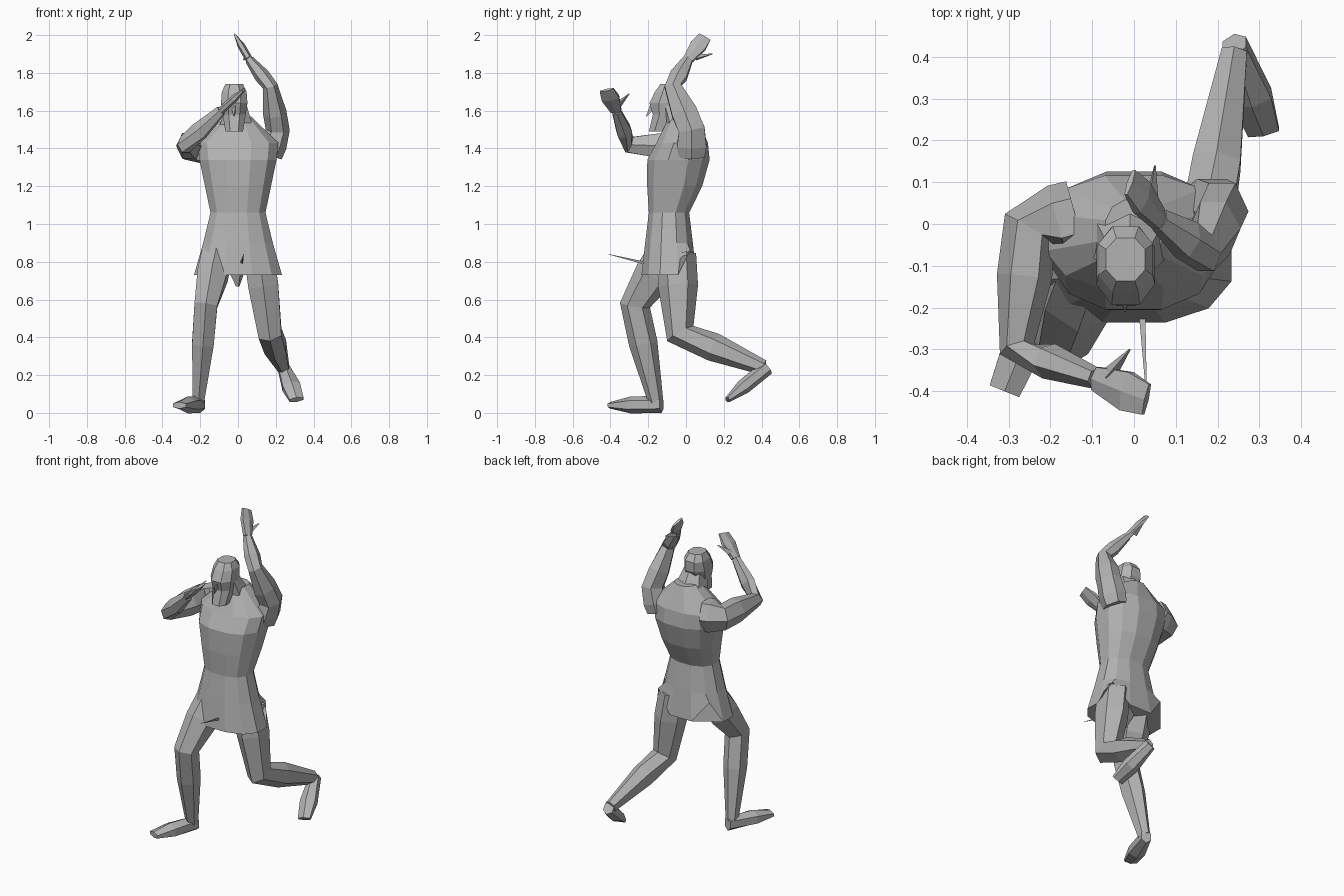
import bpy
import bmesh
import math
from mathutils import Vector

old = bpy.data.objects.get("Cube")
if old:
    bpy.data.objects.remove(old, do_unlink=True)

grey = bpy.data.materials.new("plain_grey")
grey.use_nodes = True
colour = (0.45, 0.45, 0.45, 1)
grey.diffuse_color = colour
grey.node_tree.nodes["Principled BSDF"].inputs["Base Color"].default_value = colour

X, Y, Z = Vector((1, 0, 0)), Vector((0, 1, 0)), Vector((0, 0, 1))


def loft(name, rings, across, sides=6, axis=None, square=1, edit=None):
    """Skin rings of (centre, half width along 'across', half depth), with capped ends."""
    bm = bmesh.new()
    centres = [centre for centre, width, depth in rings]
    loops = []
    for i, (centre, width, depth) in enumerate(rings):
        before = centres[max(i - 1, 0)]
        after = centres[min(i + 1, len(centres) - 1)]
        along = axis or (after - before).normalized()
        side = (across - along * across.dot(along)).normalized()
        deep = along.cross(side)
        loop = []
        for k in range(sides):
            angle = math.tau * (k + 0.5) / sides
            c, s = math.cos(angle), math.sin(angle)
            c = math.copysign(abs(c) ** square, c)
            s = math.copysign(abs(s) ** square, s)
            loop.append(bm.verts.new(centre + side * width * c + deep * depth * s))
        loops.append(loop)
    for low, high in zip(loops, loops[1:]):
        for k in range(sides):
            after = (k + 1) % sides
            bm.faces.new((low[k], low[after], high[after], high[k]))
    bm.faces.new(loops[0])
    bm.faces.new(loops[-1])
    if edit:
        edit(loops)
    bmesh.ops.recalc_face_normals(bm, faces=bm.faces)
    mesh = bpy.data.meshes.new(name)
    bm.to_mesh(mesh)
    bm.free()
    mesh.materials.append(grey)
    obj = bpy.data.objects.new(name, mesh)
    bpy.context.collection.objects.link(obj)


def body(name, middle, rows, sides, edit=None):
    """Upright form from rows of (height, half width, front y, back y)."""
    rings = [(Vector((middle, (front + back) / 2, height)), width, (back - front) / 2)
             for height, width, front, back in rows]
    loft(name, rings, X, sides, axis=Z, square=0.85, edit=edit)


def limb(name, joints, across, flatness):
    """Limb through joints of (x, y, z, radius), with a muscle swelling in each section."""
    rings = []
    for start, end in zip(joints, joints[1:]):
        a, b = Vector(start), Vector(end)
        rings += [a, a.lerp(b, 0.4) + Vector((0, 0, 0, 0.01))]
    rings.append(Vector(joints[-1]))
    loft(name, [(ring.xyz, ring.w, ring.w * flatness) for ring in rings], across)


def paddle(name, start, end, across, width, depth):
    """Hand or foot: narrow at the joint, broad in the middle, thin at the tip."""
    a, b = Vector(start), Vector(end)
    loft(name, [(a, width * 0.6, depth),
                (a.lerp(b, 0.6), width, depth),
                (b, width * 0.8, depth * 0.4)], across)


def spike(name, base, tip, radius):
    """Thin three sided point."""
    a, b = Vector(base), Vector(tip)
    loft(name, [(a, radius, radius), (b, radius / 9, radius / 9)], (b - a).orthogonal(), sides=3)


# Tunic and chest, with two slits at the back of the hem
def cut_slits(loops):
    for k in (1, 4):
        loops[0][k].co.z += 0.13


body("tunic_torso", 0, [
    (.73, .24, -.24, .06),
    (.9, .19, -.22, .04),
    (1.06, .15, -.2, .02),
    (1.2, .18, -.21, .09),
    (1.34, .21, -.21, .13),
    (1.43, .22, -.16, .12),
    (1.57, .07, -.09, .06),
], sides=12, edit=cut_slits)
spike("loincloth", (0, -.08, .85), (0, -.08, .67), .1)
spike("belt_point", (.02, -.2, .79), (.03, -.41, .84), .01)

# Neck and head, with the eyes set back under the brow
body("neck", -.01, [(1.45, .12, -.11, .1), (1.64, .06, -.14, -.02)], sides=6)
body("head", -.02, [
    (1.49, .05, -.2, -.08),
    (1.58, .065, -.18, -.04),
    (1.64, .075, -.2, 0),
    (1.7, .07, -.17, 0),
    (1.74, .05, -.14, -.03),
], sides=8)
spike("nose", (-.02, -.17, 1.63), (-.02, -.21, 1.57), .02)

# Right arm, bent in front of the face
right_wrist = (-.09, -.37, 1.6)
limb("right_arm", [
    (-.14, .02, 1.41, .1),
    (-.25, -.01, 1.41, .08),
    (-.28, -.3, 1.42, .05),
    (*right_wrist, .03),
], Z, flatness=0.85)
paddle("right_hand", right_wrist, (.03, -.42, 1.71), Y, .055, .02)
spike("right_thumb", (-.06, -.36, 1.63), (-.01, -.3, 1.69), .02)

# Left arm, raised over the head
left_wrist = (.06, .01, 1.87)
limb("left_arm", [
    (.17, .03, 1.36, .08),
    (.21, .03, 1.5, .08),
    (.17, -.07, 1.73, .05),
    (*left_wrist, .03),
], Y, flatness=0.8)
paddle("left_hand", left_wrist, (-.01, .1, 1.99), Y, .05, .02)
spike("left_thumb", (.04, .05, 1.88), (.05, .14, 1.9), .02)

# Right leg, planted forward
limb("right_leg", [
    (-.11, -.1, .84, .09),
    (-.17, -.27, .57, .07),
    (-.21, -.16, .06, .035),
], X, flatness=1.15)
paddle("right_foot", (-.2, -.13, .045), (-.31, -.4, .04), X, .055, .045)

# Left leg, kicked back at the knee
limb("left_leg", [
    (.11, -.05, .84, .09),
    (.17, -.03, .42, .07),
    (.24, .41, .24, .035),
], X, flatness=1.15)
paddle("left_foot", (.24, .43, .24), (.31, .22, .07), X, .055, .04)
